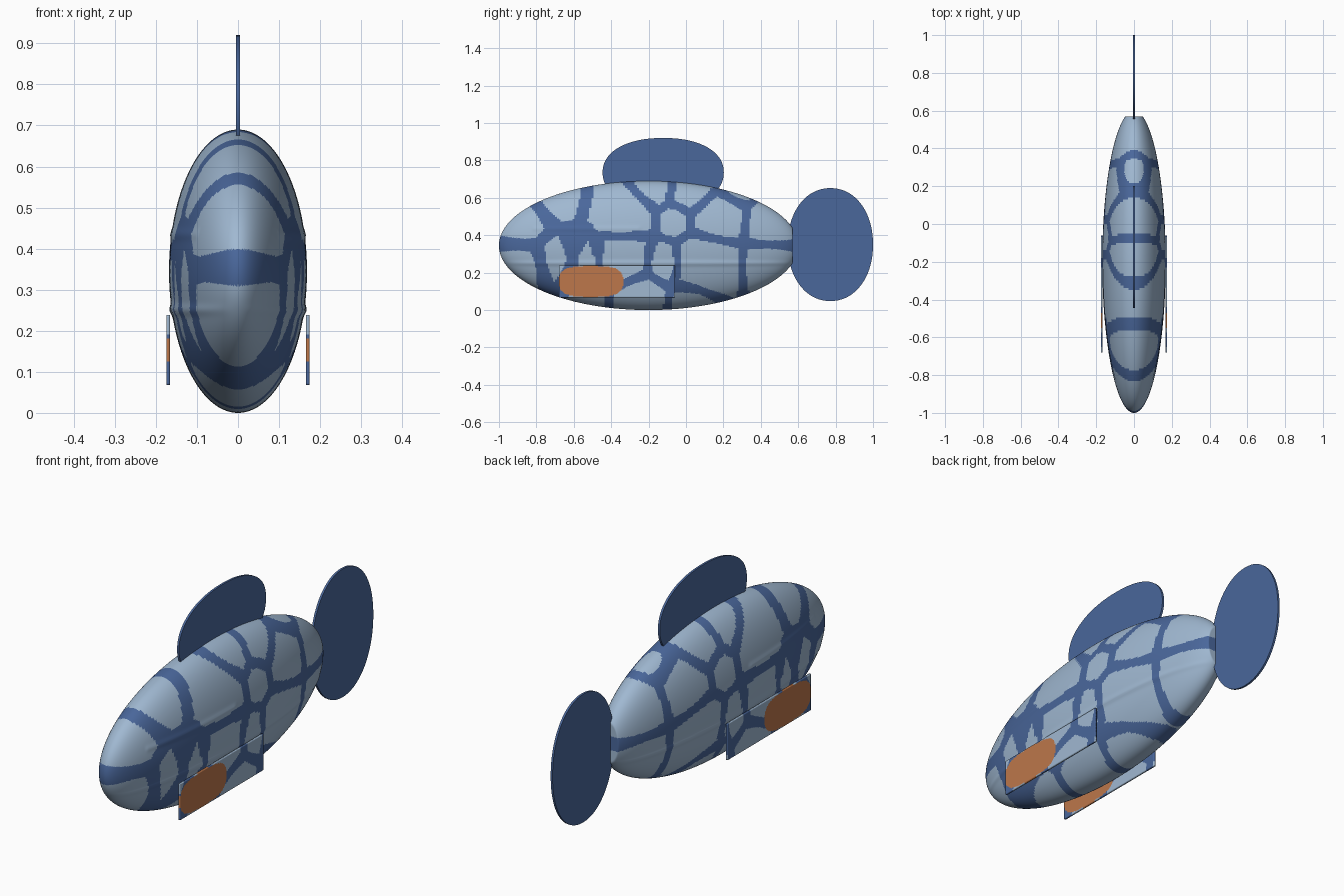
import bpy, bmesh, math

cube = bpy.data.objects.get("Cube")
if cube:
    bpy.data.objects.remove(cube)


def material(name, rgb):
    m = bpy.data.materials.new(name)
    m.use_nodes = True
    m.diffuse_color = (*rgb, 1)
    m.node_tree.nodes["Principled BSDF"].inputs["Base Color"].default_value = (*rgb, 1)
    return m


PALE = material("pale blue grey", (0.35, 0.48, 0.64))
BLUE = material("deep blue", (0.068, 0.136, 0.33))
ORANGE = material("orange", (0.51, 0.185, 0.07))

# Cell centres of the net pattern on the flank: y, z, extra reach
CELLS = [
    (-0.87, 0.48, 0), (-0.88, 0.22, 0), (-0.67, 0.27, 0), (-0.55, 0.26, 0),
    (-0.70, 0.61, 0), (-0.36, 0.53, 0.02), (-0.36, 0.26, 0.02), (-0.19, 0.69, -0.02),
    (-0.06, 0.48, -0.08), (0.04, 0.66, -0.02), (0.19, 0.50, 0), (0.13, 0.23, 0.03),
    (0.45, 0.47, 0), (0.44, 0.23, 0), (-0.27, 0.06, 0), (0.06, 0.02, -0.02),
    (-0.52, 0.06, -0.03), (0.28, 0.66, -0.03), (-0.13, 0.25, -0.06),
]


def in_net(y, z):
    """True on the lines between neighbouring cells."""
    near = sorted(math.hypot(y - cy, z - cz) - r for cy, cz, r in CELLS)
    width = 0.065 if y < -0.5 else 0.045
    return near[1] - near[0] < width


def in_paddle(y, z):
    return abs((y + 0.508) / 0.172) ** 3 + abs((z - 0.153) / 0.083) ** 3 < 1


def finish(name, bm, mats):
    mesh = bpy.data.meshes.new(name)
    bm.to_mesh(mesh)
    bm.free()
    for m in mats:
        mesh.materials.append(m)
    ob = bpy.data.objects.new(name, mesh)
    bpy.context.collection.objects.link(ob)
    bpy.ops.object.select_all(action="DESELECT")
    ob.select_set(True)
    bpy.context.view_layer.objects.active = ob
    bpy.ops.object.shade_smooth_by_angle(angle=math.radians(40))
    return ob


# Body: long flattened egg with a blunt tail end and faint side ridges
bm = bmesh.new()
bmesh.ops.create_uvsphere(bm, u_segments=240, v_segments=200, radius=1)
for v in bm.verts:
    x, y, z = v.co.x, v.co.z, -v.co.y
    py = min(-0.2 + 0.8 * y, 0.57)
    pz = 0.345 + 0.345 * z
    ridge = 0.035 * math.exp(-((pz - 0.25) / 0.012) ** 2)
    if -0.82 < py < -0.25:
        ridge += 0.02 * math.exp(-((pz - 0.435) / 0.012) ** 2)
    v.co = (0.168 * x * (1 + ridge), py, pz)
for f in bm.faces:
    c = f.calc_center_median()
    f.material_index = int(in_net(c.y, c.z))
finish("body", bm, [PALE, BLUE])

# Side plates with the orange paddles marked on their front half
for side, label in ((1, "left"), (-1, "right")):
    bm = bmesh.new()
    bmesh.ops.create_grid(bm, x_segments=124, y_segments=36, size=1)
    for v in bm.verts:
        v.co = (side * 0.17, -0.37 + 0.31 * v.co.x, 0.153 + 0.085 * v.co.y)
    for f in bm.faces:
        c = f.calc_center_median()
        f.material_index = 2 if in_paddle(c.y, c.z) else int(in_net(c.y, c.z))
    plate = finish(label + "_side_plate", bm, [PALE, BLUE, ORANGE])
    solid = plate.modifiers.new("thickness", "SOLIDIFY")
    solid.thickness = 0.009
    solid.offset = 0


def fin(name, cy, cz, ry, rz, power, thickness):
    """Thin upright rounded fin on the centre plane."""
    bm = bmesh.new()
    ring = []
    for i in range(72):
        a = math.tau * i / 72
        c, s = math.cos(a), math.sin(a)
        ring.append(bm.verts.new((-thickness / 2,
                                  cy + ry * math.copysign(abs(c) ** (2 / power), c),
                                  cz + rz * math.copysign(abs(s) ** (2 / power), s))))
    face = bm.faces.new(ring)
    out = bmesh.ops.extrude_face_region(bm, geom=[face])
    for v in out["geom"]:
        if isinstance(v, bmesh.types.BMVert):
            v.co.x += thickness
    bmesh.ops.recalc_face_normals(bm, faces=bm.faces[:])
    finish(name, bm, [BLUE])


fin("back_fin", -0.122, 0.735, 0.324, 0.185, 2.2, 0.01)
fin("tail_fin", 0.772, 0.35, 0.228, 0.302, 2.1, 0.01)
